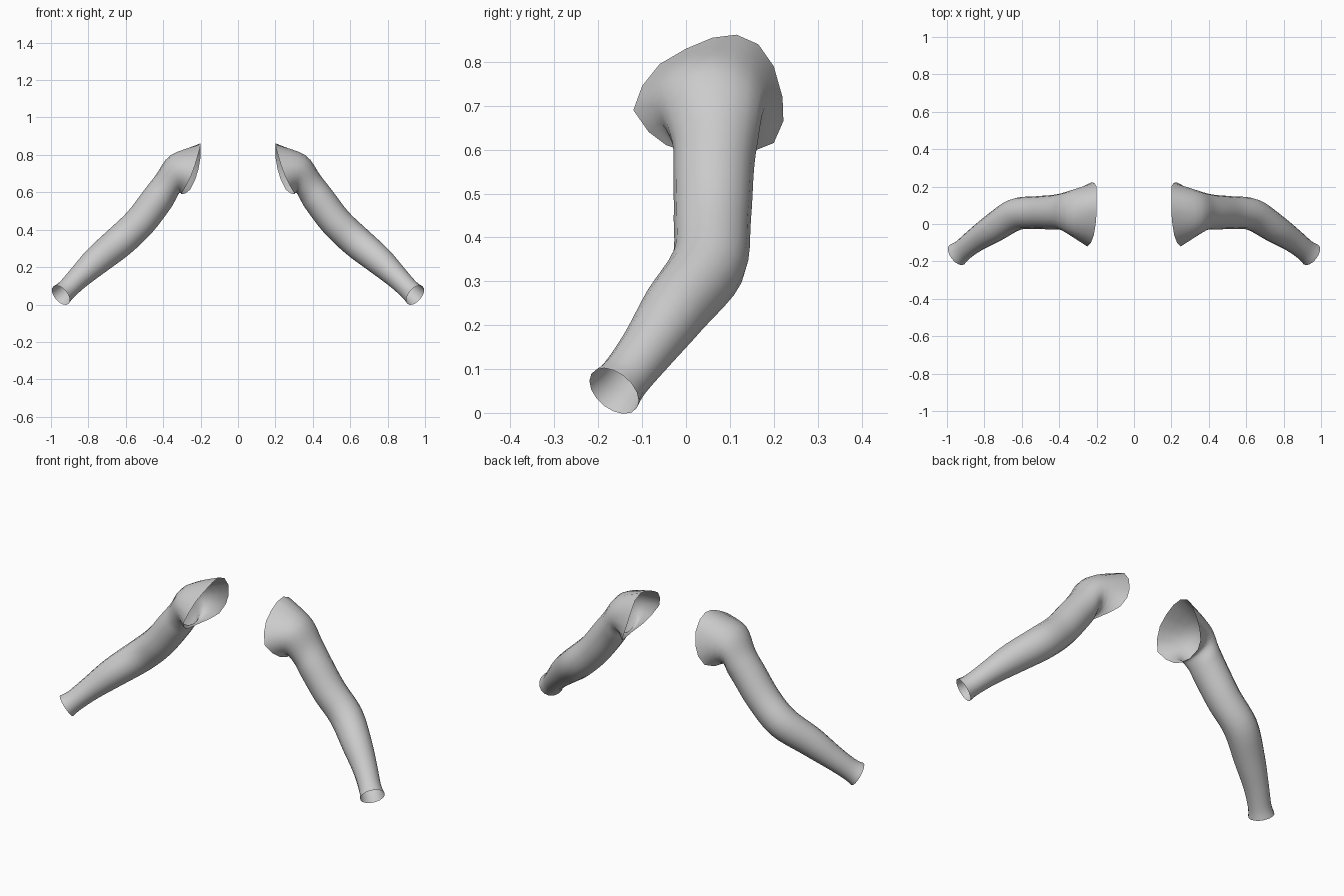
import bpy, math
from mathutils import Vector

if "Cube" in bpy.data.objects:
    bpy.data.objects.remove(bpy.data.objects["Cube"])

SIDES = 16
STEPS = 4  # interpolated rings between control rings

grey = bpy.data.materials.new("light_grey")
grey.diffuse_color = (0.6, 0.6, 0.6, 1)
grey.use_nodes = True
grey.node_tree.nodes["Principled BSDF"].inputs["Base Color"].default_value = grey.diffuse_color

# Flared open rim at the shoulder, clockwise from the top
rim = [Vector(p) for p in (
    (.20, .06, .855), (.20, .115, .862), (.20, .165, .84), (.20, .20, .79),
    (.212, .22, .72), (.23, .222, .665), (.255, .20, .615), (.28, .15, .595),
    (.302, .06, .59), (.302, 0, .595), (.292, -.045, .61), (.275, -.085, .64),
    (.25, -.12, .69), (.23, -.10, .745), (.215, -.06, .795), (.205, 0, .83))]

# Arm sections from shoulder to wrist: centre, axis, half height, half depth
sections = [
    ((.337, .058, .697), (.97, 0, -.22), .104, .122),
    ((.39, .066, .62), (.80, 0, -.60), .086, .098),
    ((.437, .063, .555), (.58, 0, -.80), .086, .092),
    ((.525, .06, .44), (.62, 0, -.78), .086, .088),
    ((.635, .05, .335), (.68, -.27, -.68), .086, .086),
    ((.755, -.025, .235), (.65, -.48, -.59), .077, .077),
    ((.85, -.088, .146), (.64, -.50, -.58), .062, .064),
    ((.915, -.139, .08), (.64, -.52, -.55), .056, .059),
    ((.947, -.164, .05), (.64, -.52, -.55), .062, .066)]


def section_ring(centre, axis, height, depth):
    n = Vector(axis).normalized()
    y = Vector((0, 1, 0))
    v = (y - n * n.dot(y)).normalized()
    u = n.cross(v)
    angles = [2 * math.pi * i / SIDES for i in range(SIDES)]
    return [Vector(centre) + u * height * math.cos(a) + v * depth * math.sin(a)
            for a in angles]


def spline(a, b, c, d, t):
    return 0.5 * (2 * b + (c - a) * t + (2 * a - 5 * b + 4 * c - d) * t * t
                  + (3 * b - a - 3 * c + d) * t ** 3)


# Smoothly interpolated rings along the arm
control = [rim] + [section_ring(*s) for s in sections]
rings = []
for k in range(len(control) - 1):
    quad = [control[max(0, min(len(control) - 1, k + o))] for o in (-1, 0, 1, 2)]
    for s in range(STEPS):
        rings.append([spline(*p, s / STEPS) for p in zip(*quad)])
rings.append(control[-1])


def build_arm(name, side):
    verts = [(p.x * side, p.y, p.z) for ring in rings for p in ring]
    faces = []
    for r in range(len(rings) - 1):
        for i in range(SIDES):
            j = (i + 1) % SIDES
            a, b = r * SIDES, (r + 1) * SIDES
            face = (a + i, a + j, b + j, b + i)
            faces.append(face if side > 0 else face[::-1])
    mesh = bpy.data.meshes.new(name)
    mesh.from_pydata(verts, [], faces)
    mesh.materials.append(grey)
    mesh.polygons.foreach_set("use_smooth", [True] * len(faces))
    obj = bpy.data.objects.new(name, mesh)
    bpy.context.collection.objects.link(obj)


# Two mirrored hollow arms
build_arm("right_sleeve", 1)
build_arm("left_sleeve", -1)
